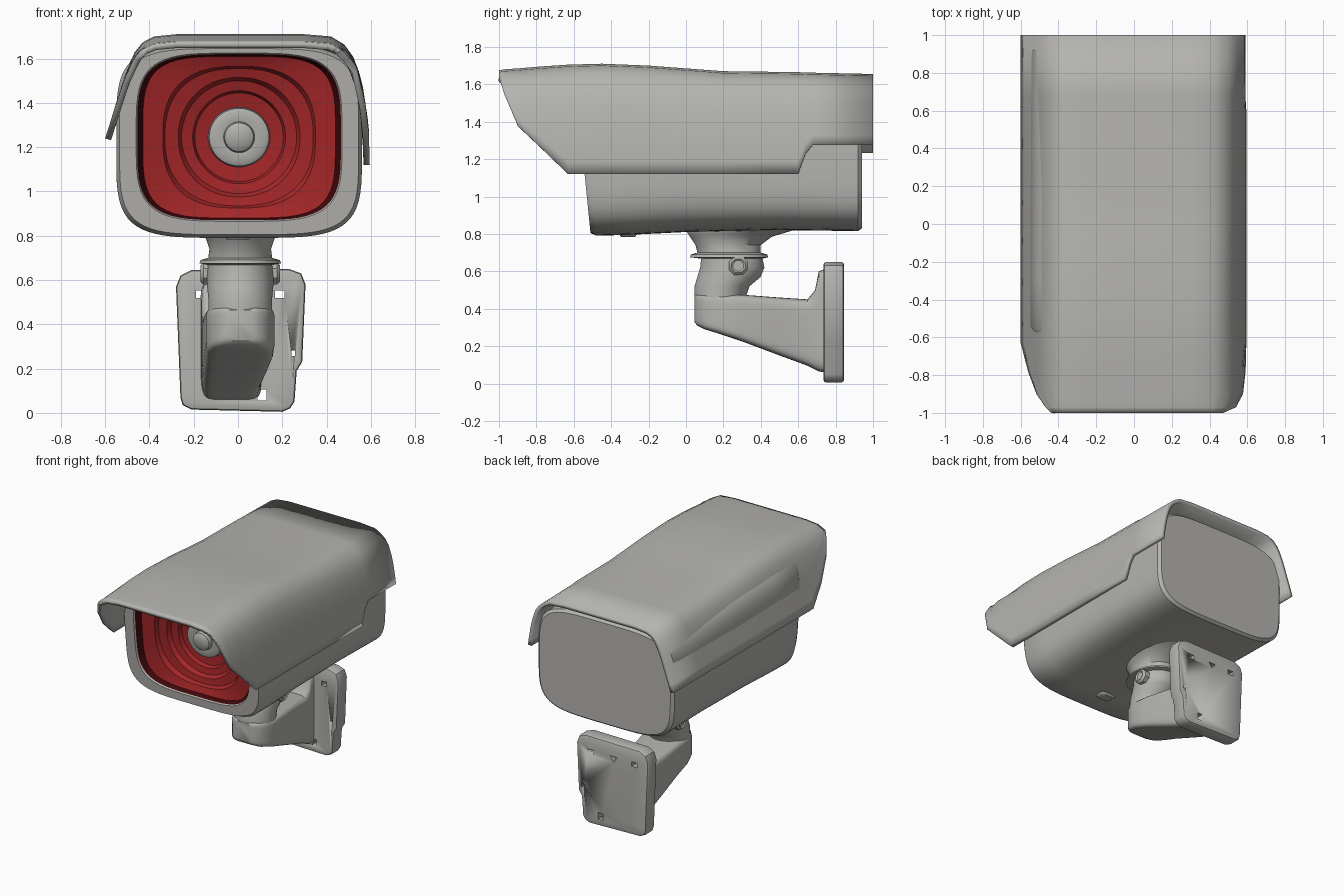
import bpy, bmesh, math
from mathutils import Vector

cube = bpy.data.objects.get("Cube")
if cube:
    bpy.data.objects.remove(cube)


def material(name, rgb):
    m = bpy.data.materials.new(name)
    m.use_nodes = True
    m.diffuse_color = (*rgb, 1)
    m.node_tree.nodes["Principled BSDF"].inputs["Base Color"].default_value = (*rgb, 1)
    return m


GREY = material("warm grey", (0.46, 0.455, 0.435))
RED = material("deep red", (0.38, 0.02, 0.022))
DARK = material("dark red", (0.05, 0.002, 0.003))


def finish(name, bm, mats, angle=35, closed=True):
    if closed:
        bmesh.ops.recalc_face_normals(bm, faces=bm.faces)
    me = bpy.data.meshes.new(name)
    bm.to_mesh(me)
    bm.free()
    ob = bpy.data.objects.new(name, me)
    bpy.context.collection.objects.link(ob)
    for m in mats:
        me.materials.append(m)
    bpy.ops.object.select_all(action="DESELECT")
    ob.select_set(True)
    bpy.context.view_layer.objects.active = ob
    bpy.ops.object.shade_smooth_by_angle(angle=math.radians(angle))
    return ob


def loft(name, rings, mats=(GREY,), bands=None, closed=True, angle=35):
    """Skin a row of equal-length rings; bands gives each strip's material."""
    bm = bmesh.new()
    rows = [[bm.verts.new(p) for p in r] for r in rings]
    n = len(rows[0])
    for i in range(len(rows) - 1):
        a, b = rows[i], rows[i + 1]
        for j in range(n if closed else n - 1):
            k = (j + 1) % n
            f = bm.faces.new((a[j], a[k], b[k], b[j]))
            f.material_index = bands[i] if bands else 0
    if closed:
        bm.faces.new(rows[0])
        bm.faces.new(rows[-1])
    return finish(name, bm, mats, angle, closed)


def superellipse(cx, cy, a, b, e, n=64):
    out = []
    for i in range(n):
        t = 2 * math.pi * (i + 0.5) / n
        c, s = math.cos(t), math.sin(t)
        out.append((cx + a * math.copysign(abs(c) ** (2 / e), c),
                    cy + b * math.copysign(abs(s) ** (2 / e), s)))
    return out


# Housing: back to front, then inward through the stepped red bowl to the lens
rings, bands = [], []
for y, lo, hi, inset in ((0.94, 0.83, 1.57, 0.02), (0.92, 0.815, 1.585, 0),
                         (0.5, 0.82, 1.61, 0), (0, 0.81, 1.64, 0), (-0.3, 0.795, 1.655, 0)):
    pts = superellipse(0.005, (lo + hi) / 2, 0.555 - inset, (hi - lo) / 2, 4.5)
    rings.append([(x, y, z) for x, z in pts])
    bands.append(0)
bowl = (  # half width, half height, squareness, depth, material of next strip
    (0.555, 0.435, 4.5, 0.03, 0), (0.54, 0.42, 4.5, 0, 0), (0.465, 0.38, 4, 0, 0),
    (0.46, 0.375, 4, 0.012, 1), (0.435, 0.365, 4, 0.05, 2), (0.39, 0.345, 3.4, 0.06, 2),
    (0.345, 0.32, 2.6, 0.07, 2), (0.335, 0.31, 2.4, 0.1, 2), (0.275, 0.27, 2.1, 0.11, 2),
    (0.26, 0.255, 2, 0.14, 2), (0.21, 0.21, 2, 0.15, 2), (0.2, 0.2, 2, 0.18, 2),
    (0.14, 0.135, 2, 0.19, 0), (0.135, 0.13, 2, 0.15, 0), (0.115, 0.11, 2, 0.14, 0),
    (0.07, 0.07, 2, 0.145, 0), (0.065, 0.065, 2, 0.115, 0), (0.04, 0.04, 2, 0.1, 0))
for i, (a, b, e, d, mat) in enumerate(bowl):
    pts = superellipse(0.005, 1.225 if i < 2 else 1.245, a, b, e)
    rings.append([(x, -0.51 + d - 0.1 * (z - 0.8), z) for x, z in pts])
    bands.append(mat)
loft("housing", rings, (GREY, DARK, RED), bands)


# Sun shield: open section trimmed to a different height on each side
LEFT = [(-0.6, 1.24), (-0.555, 1.38), (-0.51, 1.52), (-0.475, 1.6), (-0.44, 1.65), (-0.38, 1.68)]
RIGHT = [(0.595, 1.12), (0.59, 1.3), (0.565, 1.46), (0.535, 1.57), (0.49, 1.64), (0.42, 1.68)]


def trimmed(side, cut, n=10):
    """Evenly spaced points along a side, starting at height cut."""
    pts = [Vector(p) for p in side]
    while len(pts) > 2 and pts[1].y <= cut:
        pts.pop(0)
    if pts[0].y < cut:
        pts[0] = pts[0].lerp(pts[1], (cut - pts[0].y) / (pts[1].y - pts[0].y))
    lens = [(b - a).length for a, b in zip(pts, pts[1:])]
    out = []
    for i in range(n):
        s = sum(lens) * i / (n - 1)
        k = 0
        while k < len(lens) - 1 and s > lens[k]:
            s -= lens[k]
            k += 1
        out.append(pts[k].lerp(pts[k + 1], min(1, s / lens[k])))
    return out


stations = (  # y, top height, left trim, right trim
    (-1, 1.675, 1.65, 1.65), (-0.97, 1.68, 1.61, 1.55), (-0.9, 1.685, 1.5, 1.38),
    (-0.78, 1.695, 1.36, 1.265), (-0.63, 1.705, 1.24, 1.12), (-0.45, 1.71, 1.24, 1.12),
    (-0.2, 1.7, 1.24, 1.12), (0, 1.685, 1.24, 1.12), (0.2, 1.67, 1.24, 1.12),
    (0.6, 1.665, 1.24, 1.12), (0.64, 1.663, 1.24, 1.23), (0.68, 1.662, 1.24, 1.28),
    (1, 1.655, 1.24, 1.28))
sections = []
for y, top, cl, cr in stations:
    crown = [Vector((x, 1.69)) for x in (-0.28, -0.1, 0.1, 0.3)]
    path = trimmed(LEFT, cl) + crown + trimmed(RIGHT, cr)[::-1]
    sections.append([(p.x, y, p.y + (top - 1.69) * max(0, min(1, (p.y - 1.3) / 0.38)))
                     for p in path])
shield = loft("sun_shield", sections, closed=False, angle=40)
mod = shield.modifiers.new("thickness", "SOLIDIFY")
mod.thickness = 0.028
mod.offset = -1

# Swivel neck with collar, and the elbow under it
neck = ((0.84, 0, 0.64, 0.2), (0.815, 0, 0.56, 0.18), (0.785, 0.02, 0.46, 0.155),
        (0.74, 0.05, 0.4, 0.14), (0.7, 0.06, 0.4, 0.145), (0.69, 0.025, 0.435, 0.18),
        (0.675, 0.02, 0.44, 0.185), (0.668, 0.08, 0.41, 0.145), (0.62, 0.075, 0.42, 0.15),
        (0.57, 0.06, 0.4, 0.15), (0.52, 0.045, 0.34, 0.145), (0.46, 0.045, 0.32, 0.145))
loft("swivel_neck", [[(x, y, z) for x, y in superellipse(0.01, (f + b) / 2, w, (b - f) / 2, 2, 32)]
                     for z, f, b, w in neck])

# Arm: rounded nose, sloping underside, flared gusset at the wall plate
arm = ((0.045, 0.33, 0.465, 0.01, 0.06), (0.06, 0.31, 0.475, 0.01, 0.095),
       (0.1, 0.29, 0.478, 0.01, 0.13), (0.18, 0.265, 0.478, 0.01, 0.155),
       (0.3, 0.225, 0.475, 0.005, 0.155), (0.5, 0.15, 0.46, -0.015, 0.145),
       (0.65, 0.095, 0.45, -0.03, 0.135), (0.69, 0.075, 0.5, -0.03, 0.135),
       (0.71, 0.065, 0.6, -0.03, 0.135), (0.76, 0.055, 0.62, -0.03, 0.14))
loft("arm", [[(x, y, z) for x, z in superellipse(cx, (lo + hi) / 2, w, (hi - lo) / 2, 7, 40)]
             for y, lo, hi, cx, w in arm])


def prism(name, outline, y0, y1, bevel=0.0):
    """Extrude an x-z outline along y."""
    bm = bmesh.new()
    face = bm.faces.new([bm.verts.new((x, y0, z)) for x, z in outline])
    ext = bmesh.ops.extrude_face_region(bm, geom=[face])["geom"]
    bmesh.ops.translate(bm, verts=[v for v in ext if isinstance(v, bmesh.types.BMVert)],
                        vec=(0, y1 - y0, 0))
    if bevel:
        rim = [e for e in bm.edges if abs(e.verts[0].co.y - e.verts[1].co.y) < 1e-5]
        bmesh.ops.bevel(bm, geom=rim, offset=bevel, segments=2, profile=0.5, affect="EDGES")
    return finish(name, bm, (GREY,))


# Wall plate with screw holes
plate = prism("wall_plate", [(-0.28, 0.57), (-0.26, 0.62), (-0.21, 0.645), (0.23, 0.65),
                             (0.285, 0.63), (0.305, 0.58), (0.29, 0.23), (0.265, 0.19),
                             (0.255, 0.05), (0.235, 0.02), (0.2, 0.005), (-0.21, 0.015),
                             (-0.25, 0.035), (-0.26, 0.07)], 0.735, 0.845, 0.015)


def box(cx, cz, w, h):
    return [(cx - w, cz - h), (cx + w, cz - h), (cx + w, cz + h), (cx - w, cz + h)]


holes = [(box(-0.168, 0.535, 0.022, 0.017), 0.7), (box(0.188, 0.535, 0.022, 0.017), 0.7),
         (box(0.108, 0.08, 0.02, 0.025), 0.7), (box(0.25, 0.27, 0.008, 0.012), 0.7),
         ([(-0.03, 0.55), (0.03, 0.55), (0, 0.51)], 0.81)]
for outline, start in holes:
    cutter = prism("hole_cutter", outline, start, 0.9)
    cutter.hide_render = True
    mod = plate.modifiers.new("hole", "BOOLEAN")
    mod.operation = "DIFFERENCE"
    mod.object = cutter
    bpy.context.view_layer.objects.active = plate
    bpy.ops.object.modifier_apply(modifier=mod.name)
    bpy.data.objects.remove(cutter)

# Swivel bolts on both sides of the elbow
for side, label in ((1, "left"), (-1, "right")):
    bolt = [[(0.01 + side * x, y, z) for y, z in superellipse(0.28, 0.63, r, r, 2, 8)]
            for x, r in ((0.1, 0.055), (0.165, 0.055), (0.18, 0.04), (0.172, 0.03))]
    loft("bolt_" + label, bolt)

# Small drain boss under the housing
loft("drain_boss", [[(x, y, z) for x, y in superellipse(0, -0.31, r, r * 0.7, 4, 16)]
                    for z, r in ((0.82, 0.08), (0.79, 0.06), (0.783, 0.05))])
